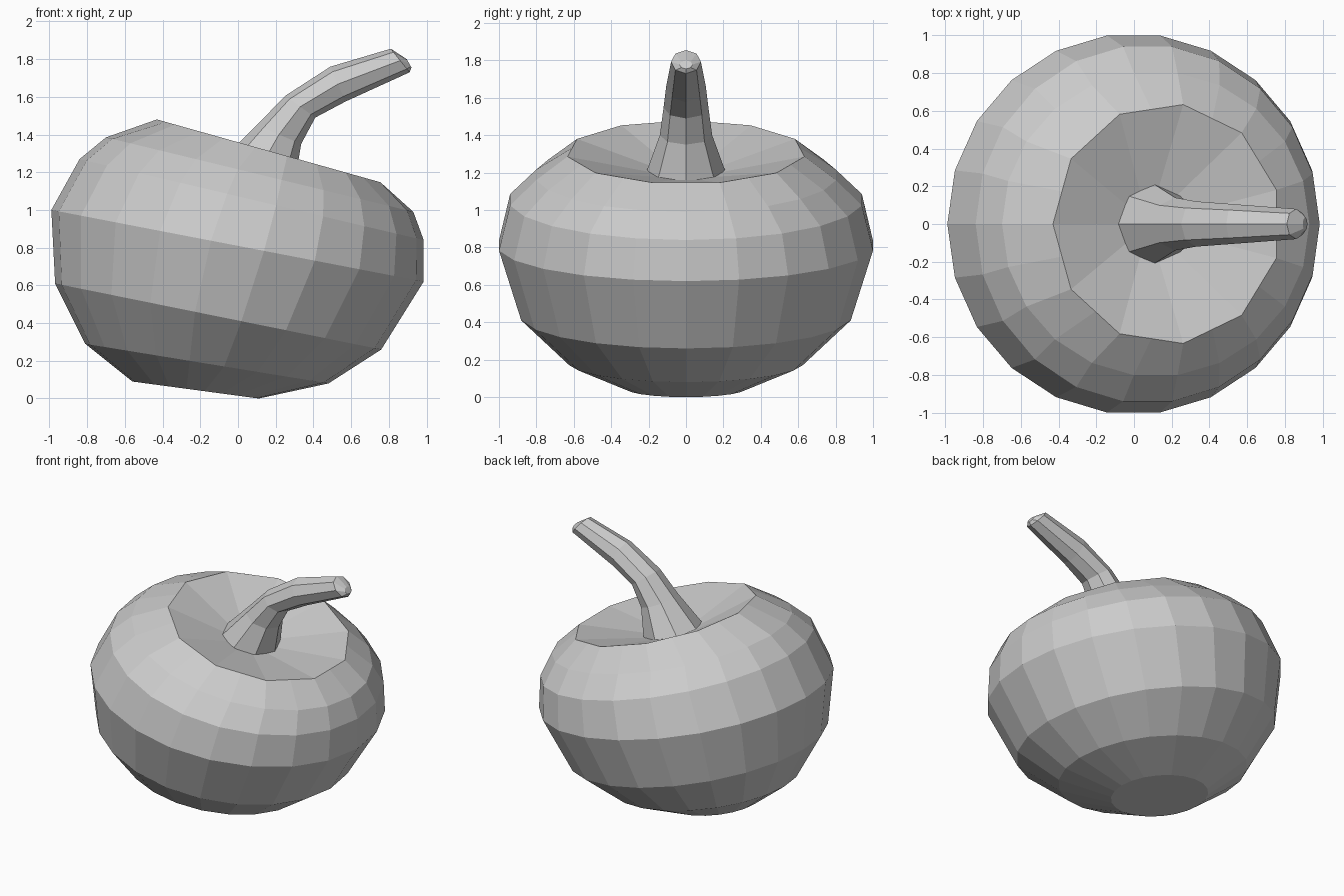
import bpy, bmesh, math
from mathutils import Vector

if "Cube" in bpy.data.objects:
    bpy.data.objects.remove(bpy.data.objects["Cube"])


def ring_points(left, right, half_width, sides, coarse=False):
    """Tilted ellipse given by its left and right (x, z) ends and its y half width."""
    l, r = Vector((left[0], 0, left[1])), Vector((right[0], 0, right[1]))
    mid, half, side = (l + r) / 2, (r - l) / 2, Vector((0, half_width, 0))
    pts = []
    for i in range(sides):
        a = math.pi + 2 * math.pi * i / sides
        pts.append(mid + half * math.cos(a) + side * math.sin(a))
    if coarse:  # straighten every second corner, halving the visible sides
        for i in range(1, sides, 2):
            pts[i] = (pts[i - 1] + pts[(i + 1) % sides]) / 2
    return pts


def loft(name, rings, sides):
    bm = bmesh.new()
    loops = [[bm.verts.new(p) for p in ring_points(r[0], r[1], r[2], sides, len(r) > 3)]
             for r in rings]
    for a, b in zip(loops, loops[1:]):
        for i in range(sides):
            j = (i + 1) % sides
            bm.faces.new((a[i], a[j], b[j], b[i]))
    bm.faces.new(loops[0])
    bm.faces.new(loops[-1])
    bmesh.ops.recalc_face_normals(bm, faces=bm.faces[:])
    mesh = bpy.data.meshes.new(name)
    bm.to_mesh(mesh)
    bm.free()
    obj = bpy.data.objects.new(name, mesh)
    bpy.context.collection.objects.link(obj)
    return obj


# Leaning pumpkin body, from the underside up to the rim and into the hollow
loft("pumpkin_body", [
    ((-0.56, 0.09), (0.11, 0.00), 0.32),
    ((-0.81, 0.29), (0.48, 0.08), 0.63),
    ((-0.97, 0.61), (0.76, 0.26), 0.89),
    ((-0.99, 1.00), (0.985, 0.62), 1.01),
    ((-0.84, 1.27), (0.985, 0.84), 0.95),
    ((-0.70, 1.385), (0.93, 0.99), 0.81),
    ((-0.43, 1.48), (0.78, 1.14), 0.64, "coarse"),
    ((-0.07, 1.26), (0.28, 1.16), 0.19, "coarse"),
], 22)

# Curved stem, flared at its base and blunt at the tip
loft("stem", [
    ((-0.10, 1.25), (0.30, 1.14), 0.215),
    ((0.10, 1.45), (0.335, 1.35), 0.14),
    ((0.25, 1.605), (0.41, 1.49), 0.12),
    ((0.49, 1.76), (0.57, 1.575), 0.105),
    ((0.81, 1.855), (0.91, 1.73), 0.08),
    ((0.895, 1.80), (0.92, 1.755), 0.035),
], 8)
